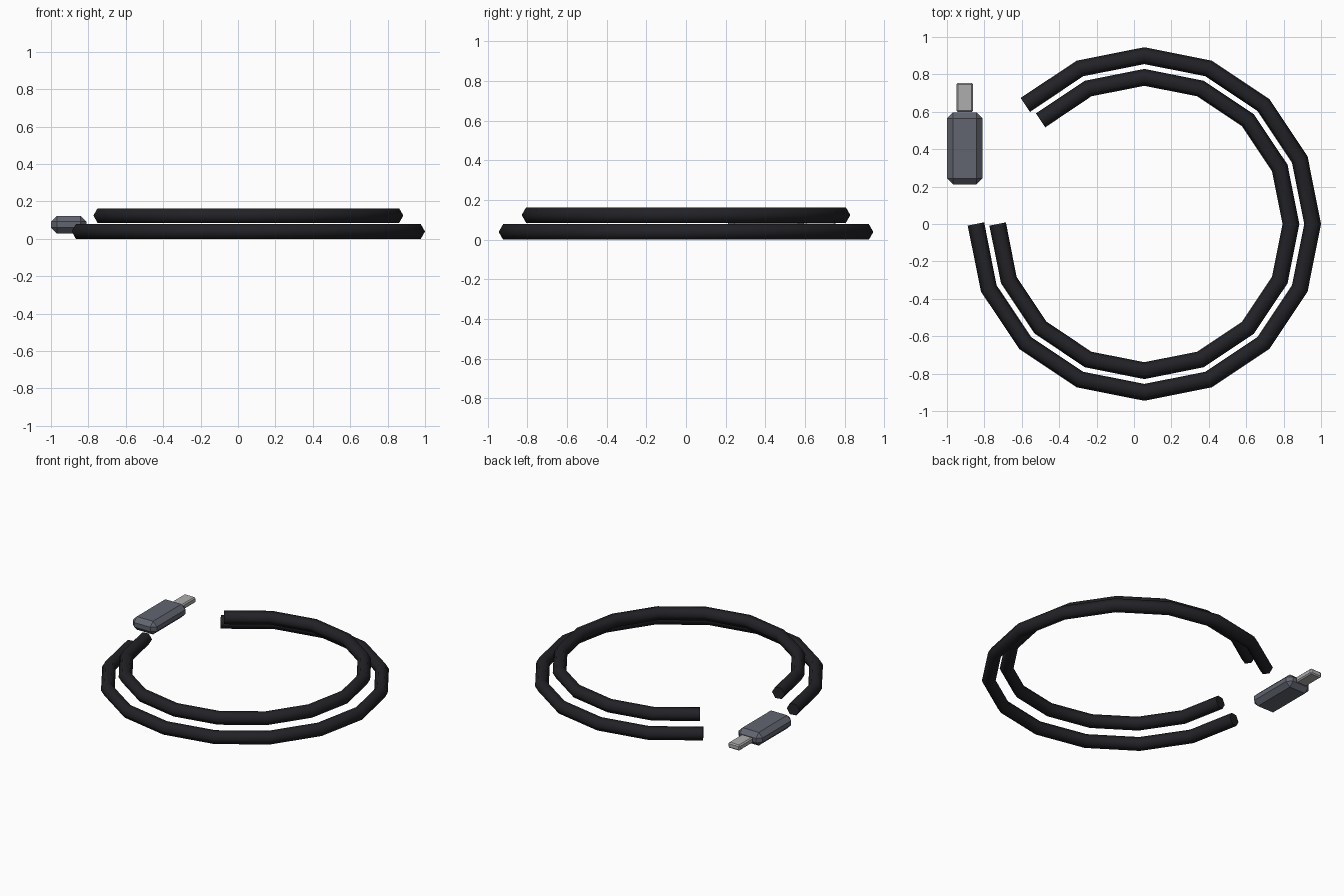
import bpy, bmesh
from math import sin, cos, radians
from mathutils import Vector

if "Cube" in bpy.data.objects:
    bpy.data.objects.remove(bpy.data.objects["Cube"])


def material(name, rgb):
    m = bpy.data.materials.new(name)
    m.diffuse_color = (*rgb, 1)
    m.use_nodes = True
    m.node_tree.nodes["Principled BSDF"].inputs["Base Color"].default_value = m.diffuse_color
    return m


RUBBER = material("black rubber", (0.016, 0.016, 0.02))
SHELL = material("slate shell", (0.12, 0.13, 0.16))
METAL = material("plug metal", (0.42, 0.42, 0.42))


def finish(bm, name, mat):
    bmesh.ops.recalc_face_normals(bm, faces=bm.faces)
    mesh = bpy.data.meshes.new(name)
    bm.to_mesh(mesh)
    bm.free()
    mesh.materials.append(mat)
    ob = bpy.data.objects.new(name, mesh)
    bpy.context.collection.objects.link(ob)
    return ob


def cable_loop(name, radius, z, tube=0.045, sides=6, start=-180, end=135, step=22.5):
    """Open hexagonal tube along an arc, ends square to the last segments."""
    count = round((end - start) / step) + 1
    bm = bmesh.new()
    rings = []
    for i in range(count):
        a = radians(start + i * step)
        centre = Vector((0.055 + radius * cos(a), radius * sin(a), z))
        shift = step / 2 if i == 0 else -step / 2 if i == count - 1 else 0
        b = a + radians(shift)
        out = Vector((cos(b), sin(b), 0))
        rings.append([bm.verts.new(centre + tube * (
            out * cos(radians(360 * k / sides)) + Vector((0, 0, sin(radians(360 * k / sides))))))
            for k in range(sides)])
    for r, s in zip(rings, rings[1:]):
        for k in range(sides):
            n = (k + 1) % sides
            bm.faces.new((r[k], r[n], s[n], s[k])).smooth = True
    bm.faces.new(rings[0])
    bm.faces.new(rings[-1])
    for ring in (rings[0], rings[-1]):
        for k in range(sides):
            bm.edges.get((ring[k], ring[(k + 1) % sides])).smooth = False
    return finish(bm, name, RUBBER)


def chamfered_box(name, centre, size, chamfer, mat):
    bm = bmesh.new()
    bmesh.ops.create_cube(bm, size=1)
    bmesh.ops.scale(bm, vec=size, verts=bm.verts)
    bmesh.ops.bevel(bm, geom=bm.edges[:], offset=chamfer, segments=1, affect='EDGES')
    bmesh.ops.translate(bm, vec=centre, verts=bm.verts)
    return finish(bm, name, mat)


# Two stacked turns of cable
cable_loop("lower_cable_loop", 0.90, 0.039)
cable_loop("upper_cable_loop", 0.784, 0.124)

# Plug housing and metal tip
chamfered_box("plug_housing", (-0.905, 0.404, 0.076), (0.19, 0.383, 0.094), 0.031, SHELL)
chamfered_box("plug_tip", (-0.905, 0.677, 0.076), (0.09, 0.156, 0.04), 0.008, METAL)
